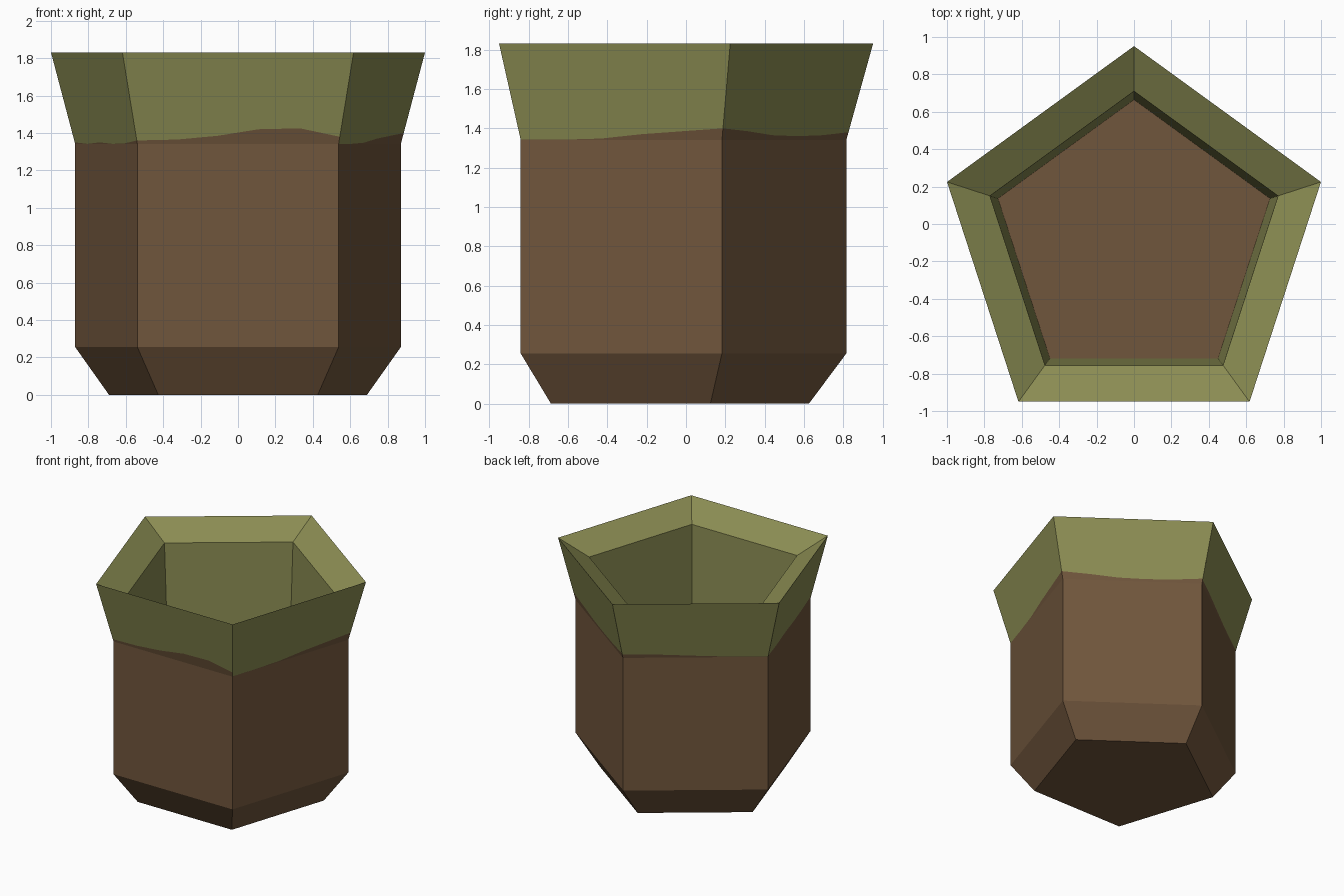
import bpy, math
from mathutils import Vector

if "Cube" in bpy.data.objects:
    bpy.data.objects.remove(bpy.data.objects["Cube"])

CY = -0.10          # pentagon centre, so the bounding box is centred on y = 0
SIDES = 5


def material(name, rgb):
    m = bpy.data.materials.new(name)
    m.diffuse_color = (*rgb, 1.0)
    m.use_nodes = True
    m.node_tree.nodes["Principled BSDF"].inputs["Base Color"].default_value = m.diffuse_color
    return m


BROWN = material("earth brown", (0.162, 0.092, 0.045))
GREEN = material("moss green", (0.258, 0.266, 0.086))


def corner(i, r, z):
    # corner 0 is front left, then anticlockwise seen from above
    a = math.radians(234 + 72 * i)
    return Vector((r * math.cos(a), CY + r * math.sin(a), z))


def make(name, verts, faces, mats, indices=None):
    me = bpy.data.meshes.new(name)
    me.from_pydata([tuple(v) for v in verts], [], faces)
    for m in mats:
        me.materials.append(m)
    if indices:
        me.polygons.foreach_set("material_index", indices)
    me.update()
    ob = bpy.data.objects.new(name, me)
    bpy.context.collection.objects.link(ob)
    return ob


def loft(name, profile, mat, cap_start=False, cap_end=False):
    # pentagonal rings through (radius, height) pairs, walked along the outside
    verts = [corner(i, r, z) for r, z in profile for i in range(SIDES)]
    faces = []
    for k in range(len(profile) - 1):
        a, b = k * SIDES, (k + 1) * SIDES
        for i in range(SIDES):
            j = (i + 1) % SIDES
            faces.append((a + i, a + j, b + j, b + i))
    if cap_start:
        faces.append(tuple(reversed(range(SIDES))))
    if cap_end:
        n = (len(profile) - 1) * SIDES
        faces.append(tuple(range(n, n + SIDES)))
    return make(name, verts, faces, [mat])


# Pot body with tapered foot
loft("pot_body", [(0.725, 0), (0.915, 0.255), (0.915, 1.34)], BROWN, cap_start=True)

# Flared collar outside: green above a wavy line, brown below it
WAVES = [
    (1.36, 1.365, 1.385, 1.42, 1.425, 1.38),    # front
    (1.342, 1.342, 1.348, 1.37, 1.385, 1.40),   # front right
    (1.40, 1.385, 1.365, 1.36, 1.365, 1.38),    # back right
    (1.37, 1.37, 1.36, 1.35, 1.345, 1.345),     # back left
    (1.35, 1.342, 1.35, 1.342, 1.345, 1.36),    # front left
]
verts, faces, idx = [], [], []
for s, wave in enumerate(WAVES):
    base = len(verts)
    n = len(wave)
    for k, h in enumerate(wave):
        u = k / (n - 1)
        low = corner(s, 0.915, 1.34).lerp(corner(s + 1, 0.915, 1.34), u)
        top = corner(s, 1.051, 1.83).lerp(corner(s + 1, 1.051, 1.83), u)
        verts += [low, low.lerp(top, (h - 1.34) / 0.49), top]
    for k in range(n - 1):
        a = base + 3 * k
        faces += [(a, a + 3, a + 4, a + 1), (a + 1, a + 4, a + 5, a + 2)]
        idx += [0, 1]
make("collar_outside", verts, faces, [BROWN, GREEN], idx)

# Sloping lip and inner wall
loft("inner_wall", [(1.051, 1.83), (0.81, 1.705), (0.765, 0.75)], GREEN)

# Soil floor inside
make("soil", [corner(i, 0.766, 0.75) for i in range(SIDES)],
     [tuple(range(SIDES))], [BROWN])
